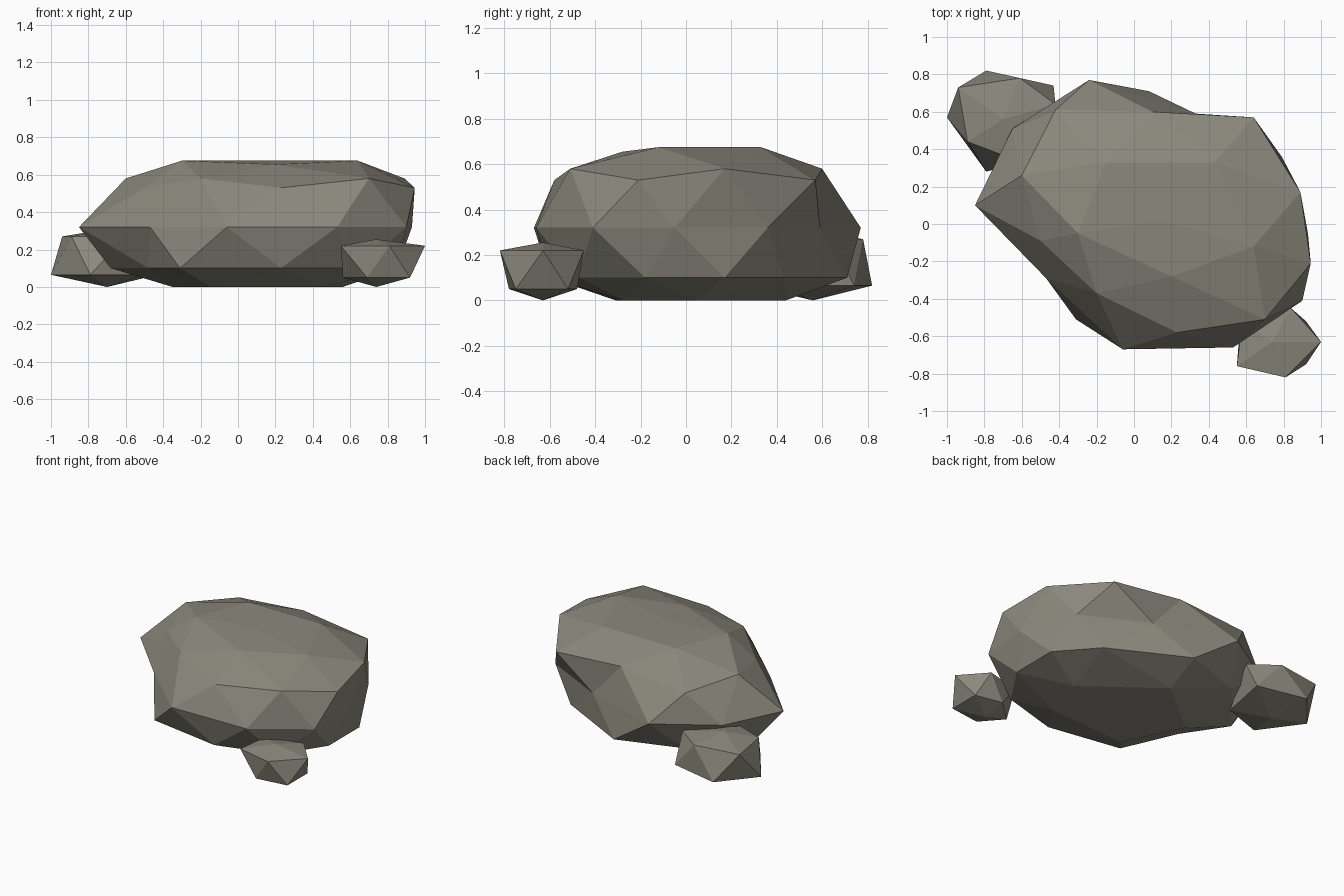
import bpy
import bmesh
import math

cube = bpy.data.objects.get("Cube")
if cube:
    bpy.data.objects.remove(cube, do_unlink=True)

# Weathered grey-brown stone
STONE = (0.26, 0.25, 0.205, 1.0)
stone = bpy.data.materials.new("warm grey stone")
stone.use_nodes = True
stone.diffuse_color = STONE
shader = stone.node_tree.nodes["Principled BSDF"]
shader.inputs["Base Color"].default_value = STONE
shader.inputs["Roughness"].default_value = 0.9


def ring_order(vert):
    """Sort sphere vertices from the top ring down, then anticlockwise from +x."""
    angle = (math.atan2(vert.co.y, vert.co.x) + 0.1) % math.tau
    return (-round(vert.co.z * 4), angle)


def make_rock(name, detail, rings):
    """Sculpt an icosphere: each ring has its alternating heights and an outline."""
    bm = bmesh.new()
    bmesh.ops.create_icosphere(bm, subdivisions=detail, radius=1)
    ordered = iter(sorted(bm.verts, key=ring_order))
    for heights, outline in rings:
        for i, (x, y) in enumerate(outline):
            next(ordered).co = (x, y, heights[i % len(heights)])
    bmesh.ops.recalc_face_normals(bm, faces=bm.faces[:])
    mesh = bpy.data.meshes.new(name)
    bm.to_mesh(mesh)
    bm.free()
    mesh.materials.append(stone)
    rock = bpy.data.objects.new(name, mesh)
    bpy.context.collection.objects.link(rock)
    return rock


# Main boulder: flat crown, bevelled shoulder, wide waist, undercut foot, flat base
crown = [(.64, -.12), (.43, .33), (-.15, .33), (-.30, -.05), (.20, -.28)]
shoulder = [(.945, -.21), (.89, .17), (.64, .57), (.10, .60), (-.42, .61),
            (-.60, .26), (-.50, -.09), (-.20, -.37), (.23, -.58), (.70, -.51)]
waist = [(.93, -.05), (.79, .36), (.33, .59), (-.24, .77), (-.65, .51),
         (-.85, .10), (-.47, -.29), (-.06, -.67), (.53, -.66), (.90, -.41)]
foot = [(.85, -.18), (.85, .17), (.62, .43), (.08, .71), (-.37, .56),
        (-.68, .18), (-.48, -.12), (-.31, -.51), (.23, -.60), (.65, -.48)]
base = [(.56, .05), (.05, .44), (-.35, .10), (-.15, -.31), (.45, -.28)]
make_rock("boulder", 2, [
    ([.675], [(.15, .02)]),
    ([.675, .675, .675, .675, .655], crown),
    ([.53, .58], shoulder),
    ([.32], waist),
    ([.10], foot),
    ([0], base),
    ([0], [(.10, .04)]),
])

# Small stone behind the boulder
make_rock("back_stone", 1, [
    ([.31], [(-.70, .56)]),
    ([.27], [(-.42, .64), (-.61, .78), (-.94, .73), (-.89, .44), (-.60, .33)]),
    ([.065], [(-.43, .74), (-.79, .82), (-1, .57), (-.79, .28), (-.50, .38)]),
    ([0], [(-.70, .56)]),
])

# Small stone in front of the boulder
make_rock("front_stone", 1, [
    ([.255], [(.74, -.63)]),
    ([.22], [(1, -.63), (.84, -.45), (.58, -.52), (.55, -.76), (.81, -.82)]),
    ([.05], [(.92, -.52), (.72, -.48), (.56, -.63), (.69, -.78), (.92, -.75)]),
    ([0], [(.74, -.63)]),
])
